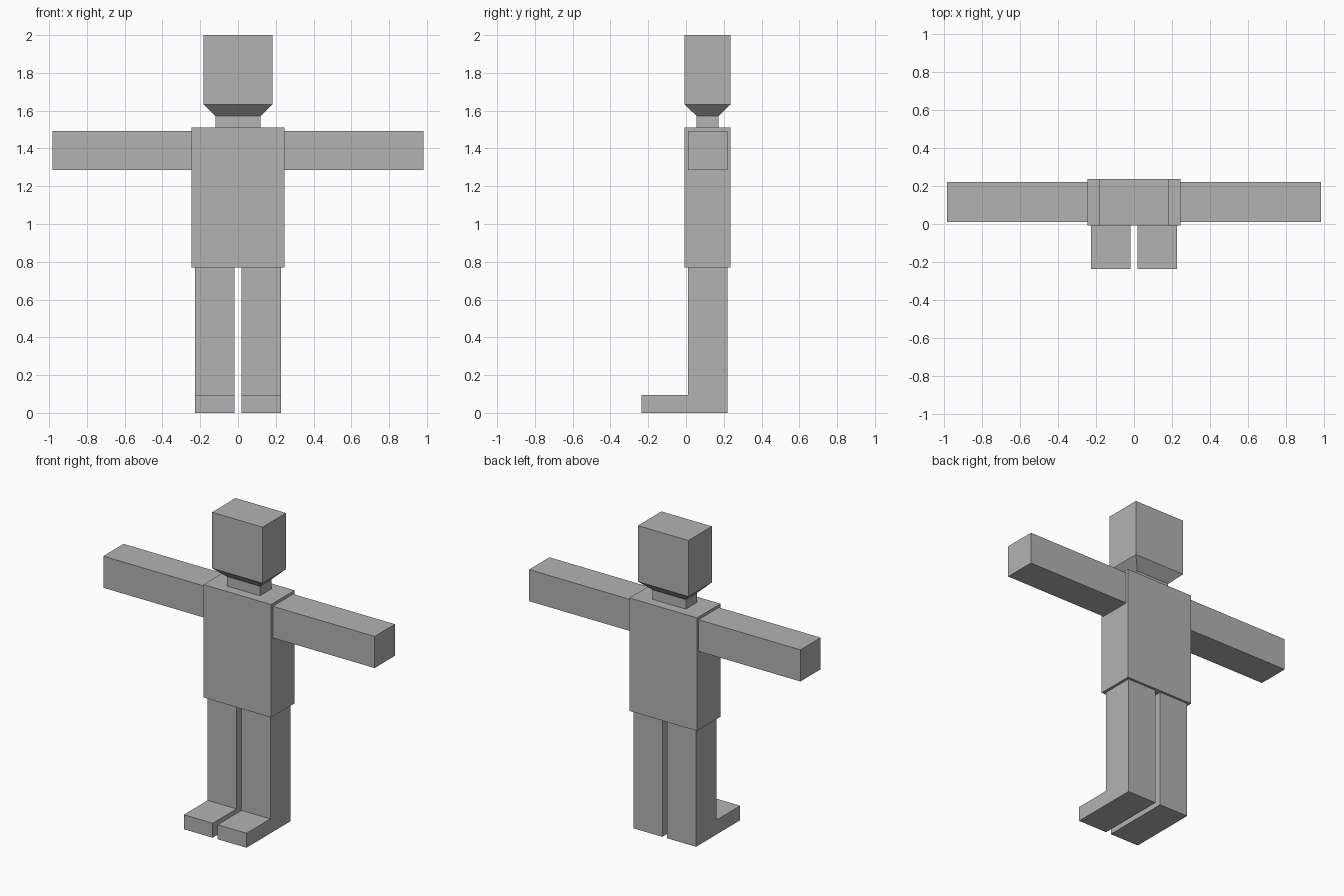
import bpy
import bmesh

if "Cube" in bpy.data.objects:
    bpy.data.objects.remove(bpy.data.objects["Cube"], do_unlink=True)

GREY = (0.45, 0.45, 0.45, 1.0)
grey = bpy.data.materials.new("plain_grey")
grey.use_nodes = True
grey.diffuse_color = GREY
grey.node_tree.nodes["Principled BSDF"].inputs["Base Color"].default_value = GREY


def finish(name, bm):
    bmesh.ops.recalc_face_normals(bm, faces=bm.faces)
    mesh = bpy.data.meshes.new(name)
    bm.to_mesh(mesh)
    bm.free()
    mesh.materials.append(grey)
    obj = bpy.data.objects.new(name, mesh)
    bpy.context.collection.objects.link(obj)
    return obj


def stack(name, sections):
    """Loft rectangles given as (x0, x1, y0, y1, z), bottom to top."""
    bm = bmesh.new()
    rings = [[bm.verts.new(p) for p in
              ((x0, y0, z), (x1, y0, z), (x1, y1, z), (x0, y1, z))]
             for x0, x1, y0, y1, z in sections]
    bm.faces.new(rings[0])
    bm.faces.new(rings[-1])
    for low, high in zip(rings, rings[1:]):
        for i in range(4):
            j = (i + 1) % 4
            bm.faces.new((low[i], low[j], high[j], high[i]))
    return finish(name, bm)


def extrude_side(name, profile, x0, x1):
    """Extrude a (y, z) side profile from x0 to x1."""
    bm = bmesh.new()
    face = bm.faces.new([bm.verts.new((x0, y, z)) for y, z in profile])
    new = bmesh.ops.extrude_face_region(bm, geom=[face])["geom"]
    bmesh.ops.translate(bm, vec=(x1 - x0, 0, 0),
                        verts=[v for v in new if isinstance(v, bmesh.types.BMVert)])
    return finish(name, bm)


BODY_FRONT, BODY_BACK = -0.007, 0.236
LIMB_FRONT, LIMB_BACK = 0.01, 0.22

# Torso
stack("torso", [(-0.245, 0.245, BODY_FRONT, BODY_BACK, z) for z in (0.77, 1.51)])

# Neck and head with tapered jaw
neck = (-0.12, 0.12, 0.056, 0.173)
skull = (-0.183, 0.183, BODY_FRONT, BODY_BACK)
stack("head_and_neck", [(*neck, 1.51), (*neck, 1.572), (*skull, 1.633), (*skull, 2.0)])

# Arms, and legs with forward-pointing feet
leg_profile = [(-0.236, 0), (LIMB_BACK, 0), (LIMB_BACK, 0.77),
               (LIMB_FRONT, 0.77), (LIMB_FRONT, 0.095), (-0.236, 0.095)]
for side, s in (("left", 1), ("right", -1)):
    inner, outer = s * 0.245, s * 0.983
    stack(side + "_arm", [(inner, outer, LIMB_FRONT, LIMB_BACK, z) for z in (1.285, 1.492)])
    extrude_side(side + "_leg", leg_profile, s * 0.018, s * 0.227)
